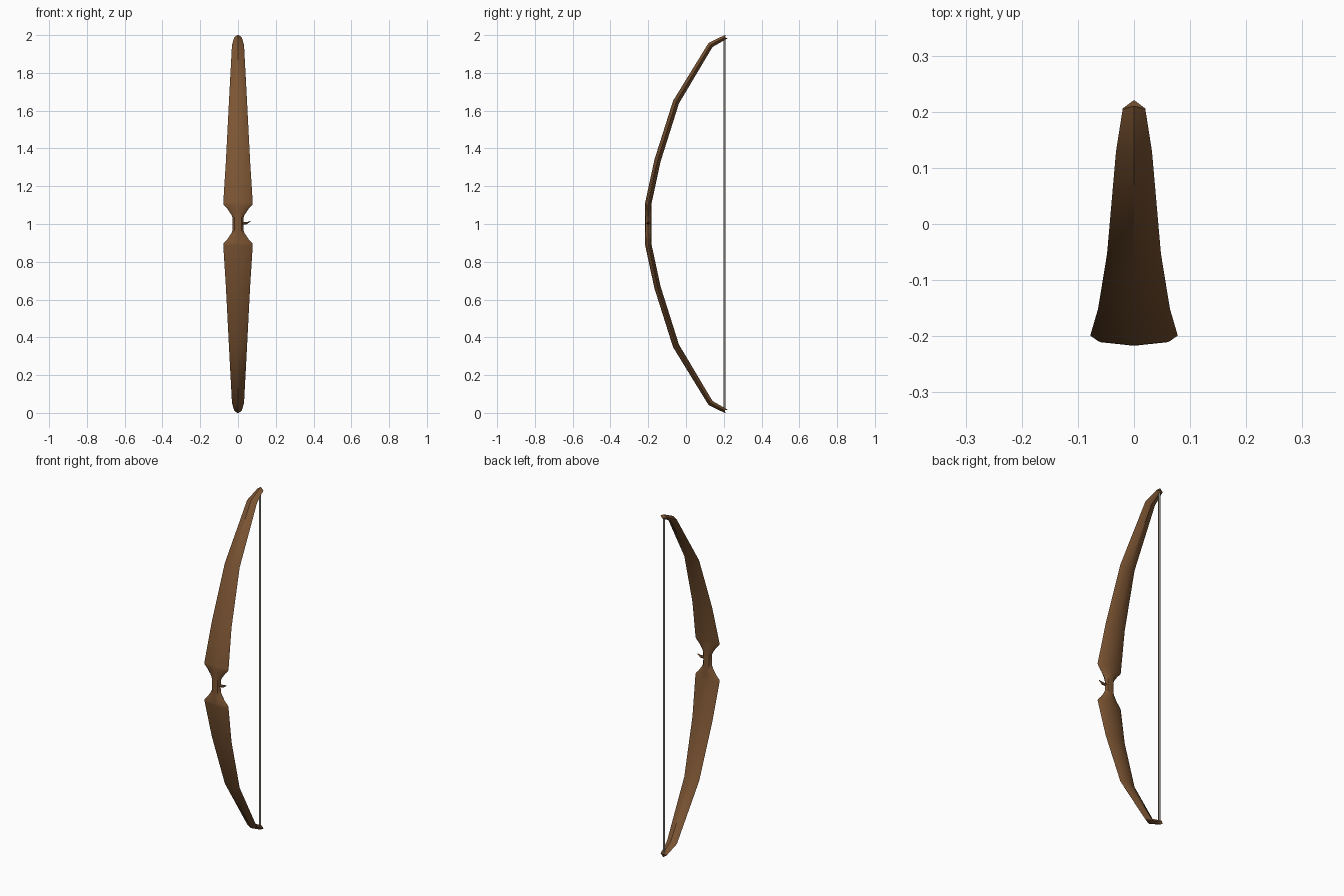
import bpy, bmesh, math
from mathutils import Vector

if "Cube" in bpy.data.objects:
    bpy.data.objects.remove(bpy.data.objects["Cube"])


def material(name, rgb):
    m = bpy.data.materials.new(name)
    m.diffuse_color = (*rgb, 1)
    m.use_nodes = True
    m.node_tree.nodes["Principled BSDF"].inputs["Base Color"].default_value = m.diffuse_color
    return m


wood = material("brown wood", (0.20, 0.09, 0.033))
cord = material("grey cord", (0.22, 0.20, 0.17))


def finish(bm, name, mat, angle=40):
    bmesh.ops.recalc_face_normals(bm, faces=bm.faces)
    me = bpy.data.meshes.new(name)
    bm.to_mesh(me)
    bm.free()
    me.materials.append(mat)
    ob = bpy.data.objects.new(name, me)
    bpy.context.collection.objects.link(ob)
    bpy.ops.object.select_all(action='DESELECT')
    ob.select_set(True)
    bpy.context.view_layer.objects.active = ob
    bpy.ops.object.shade_smooth_by_angle(angle=math.radians(angle))
    return ob


def loft(rings, bm):
    loops = [[bm.verts.new(p) for p in r] for r in rings]
    n = len(loops[0])
    for a, b in zip(loops, loops[1:]):
        for i in range(n):
            j = (i + 1) % n
            bm.faces.new((a[i], a[j], b[j], b[i]))
    bm.faces.new(loops[0])
    bm.faces.new(loops[-1][::-1])


# Upper half stations: height from middle, y, half width,
# half depth, bevel position across, bevel depth
half = [
    (0.000, -0.200, 0.028, 0.017, 0.62, 0.80),
    (0.035, -0.200, 0.029, 0.017, 0.62, 0.80),
    (0.052, -0.200, 0.037, 0.017, 0.66, 0.75),
    (0.080, -0.200, 0.056, 0.017, 0.74, 0.68),
    (0.102, -0.200, 0.076, 0.017, 0.80, 0.62),
    (0.112, -0.199, 0.078, 0.017, 0.81, 0.60),
    (0.335, -0.151, 0.064, 0.017, 0.95, 0.10),
    (0.645, -0.053, 0.048, 0.017, 0.95, 0.10),
    (0.948, 0.130, 0.032, 0.015, 0.95, 0.10),
    (0.988, 0.206, 0.020, 0.011, 0.90, 0.20),
]
stations = [(-s[0], *s[1:]) for s in half[:0:-1]] + half

# Bow: faceted lens section swept along the curve
rings = []
for k, (h, y, w, t, r, b) in enumerate(stations):
    p = Vector((y, h))
    prev = Vector((stations[k - 1][1], stations[k - 1][0])) if k else None
    nxt = Vector((stations[k + 1][1], stations[k + 1][0])) if k + 1 < len(stations) else None
    d = Vector((0, 0))
    if prev is not None:
        d += (p - prev).normalized()
    if nxt is not None:
        d += (nxt - p).normalized()
    d.normalize()
    n = Vector((-d.y, d.x))
    tip = prev is None or nxt is None
    section = [(0, 1), (r, b), (1, 0), (r, -b), (0, -1), (-r, -b), (-1, 0), (-r, b)]
    ring = []
    for u, v in section:
        q = p + n * (v * t)
        if tip and u == 0:
            q += d * (0.011 if nxt is None else -0.011)
        ring.append((u * w, q.x, 1.0 + q.y))
    rings.append(ring)
bm = bmesh.new()
loft(rings, bm)
finish(bm, "bow_limbs", wood)

# Arrow rest: small curved spike beside the grip
bm = bmesh.new()
rest = []
for x, z, s in [(0.018, 1.004, 0.008), (0.045, 1.004, 0.007), (0.066, 1.014, 0.002)]:
    rest.append([(x, -0.2 + s * math.cos(a), z + s * math.sin(a))
                 for a in [i * math.pi / 3 for i in range(6)]])
loft(rest, bm)
finish(bm, "arrow_rest", wood)

# String between the two tips
bm = bmesh.new()
loft([[(0.006 * math.cos(i * math.pi / 4), 0.204 + 0.006 * math.sin(i * math.pi / 4), z)
       for i in range(8)] for z in (0.014, 1.986)], bm)
finish(bm, "bow_string", cord, 60)
